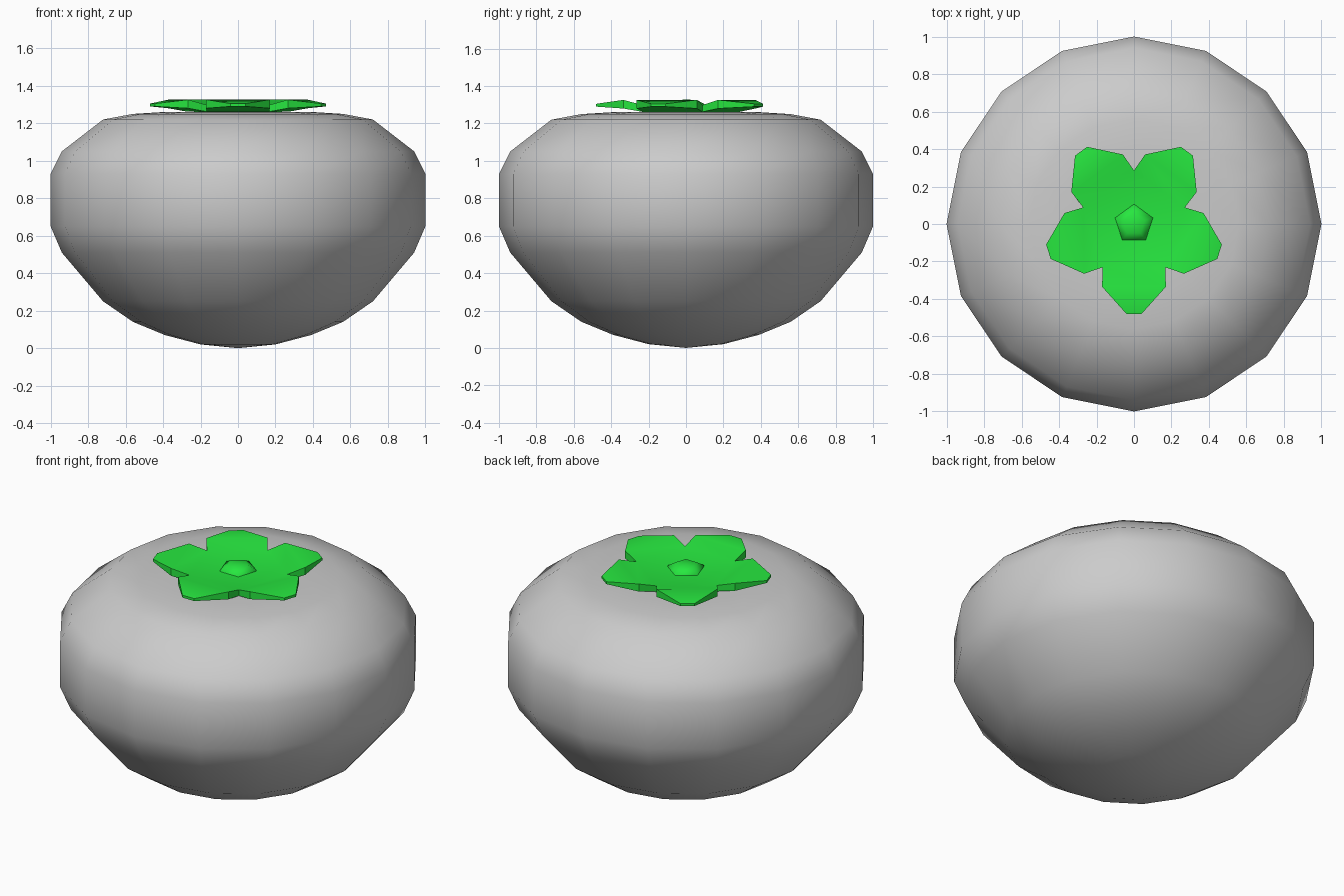
import bpy, bmesh, math
from math import sin, cos, pi

if "Cube" in bpy.data.objects:
    bpy.data.objects.remove(bpy.data.objects["Cube"])


def finish(name, bm, mat=None, angle=None):
    bmesh.ops.recalc_face_normals(bm, faces=bm.faces[:])
    me = bpy.data.meshes.new(name)
    bm.to_mesh(me)
    bm.free()
    ob = bpy.data.objects.new(name, me)
    bpy.context.collection.objects.link(ob)
    if mat:
        me.materials.append(mat)
    bpy.ops.object.select_all(action='DESELECT')
    ob.select_set(True)
    bpy.context.view_layer.objects.active = ob
    if angle:
        bpy.ops.object.shade_smooth_by_angle(angle=math.radians(angle))
    else:
        bpy.ops.object.shade_smooth()
    return ob


def revolve(bm, profile, sides, start=0.0):
    """Rings from (radius, z) pairs; radius 0 makes a pole."""
    rings = []
    for r, z in profile:
        n = sides if r > 0 else 1
        rings.append([bm.verts.new((r * cos(start + 2 * pi * i / sides),
                                    r * sin(start + 2 * pi * i / sides), z)) for i in range(n)])
    for a, b in zip(rings, rings[1:]):
        for i in range(sides):
            j = (i + 1) % sides
            loop = [a[i % len(a)], a[j % len(a)], b[j % len(b)], b[i % len(b)]]
            bm.faces.new(list(dict.fromkeys(loop)))


green = bpy.data.materials.new("leaf_green")
green.diffuse_color = (0.02, 0.8, 0.05, 1)
green.use_nodes = True
green.node_tree.nodes["Principled BSDF"].inputs["Base Color"].default_value = green.diffuse_color

# Round fruit body, 16 sides
bm = bmesh.new()
revolve(bm, [(0, 0), (0.2, 0.02), (0.39, 0.07), (0.56, 0.14), (0.72, 0.25),
             (0.94, 0.51), (1, 0.65), (1, 0.93), (0.94, 1.05), (0.72, 1.22),
             (0.56, 1.25), (0.4, 1.26), (0.2, 1.26), (0, 1.255)], 16)
finish("fruit_body", bm)

# Five-lobed leaf: half-lobe points as (side, along, top z, bottom z)
HALF = [(0.168, 0.231, 1.298, 1.262), (0.17, 0.335, 1.326, 1.28), (0.04, 0.48, 1.305, 1.29)]
bm = bmesh.new()
for layer in (2, 3):
    centre = bm.verts.new((0, 0, 1.29 if layer == 2 else 1.258))
    for k in range(5):
        a = -pi / 2 + 2 * pi * k / 5

        def vert(p, side):
            s, d = p[0] * side, p[1]
            return bm.verts.new((d * cos(a) - s * sin(a), d * sin(a) + s * cos(a), p[layer]))

        left = [vert(p, -1) for p in HALF]
        right = [vert(p, 1) for p in HALF]
        bm.faces.new((centre, left[0], right[0]))
        for i in range(2):
            bm.faces.new((left[i], left[i + 1], right[i + 1], right[i]))
bmesh.ops.remove_doubles(bm, verts=bm.verts[:], dist=0.004)
# Close the rim between top and bottom surfaces
rim = [e for e in bm.edges if e.is_boundary]
bmesh.ops.bridge_loops(bm, edges=rim)
finish("leaf", bm, green, 40)

# Small five-sided stem stub
bm = bmesh.new()
revolve(bm, [(0.11, 1.27), (0.105, 1.3), (0.06, 1.325), (0, 1.328)], 5, pi / 2)
finish("stem_stub", bm, green, 50)
